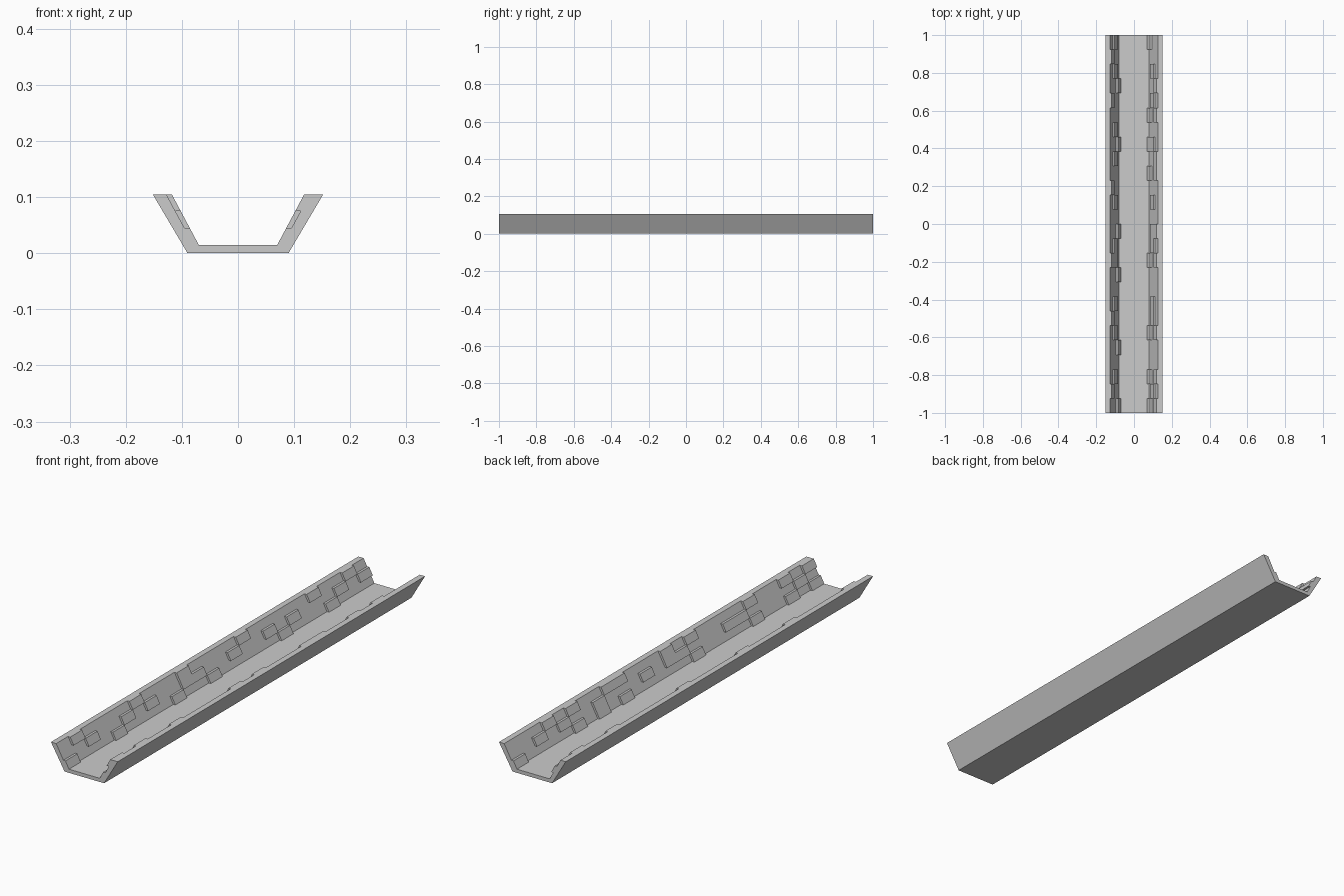
import bpy, bmesh

if "Cube" in bpy.data.objects:
    bpy.data.objects.remove(bpy.data.objects["Cube"])

N = 26                      # cells along the length
CELL = 2.0 / N
Z0, ROW = 0.015, 0.03       # floor height, row height


def prism(bm, profile, y0, y1, skip=()):
    """Extrude an x/z profile along y, leaving out hidden side faces."""
    a = [bm.verts.new((x, y0, z)) for x, z in profile]
    b = [bm.verts.new((x, y1, z)) for x, z in profile]
    n = len(profile)
    faces = [bm.faces.new(a), bm.faces.new(b[::-1])]
    sides = [bm.faces.new((a[i], b[i], b[(i + 1) % n], a[(i + 1) % n])) for i in range(n)]
    bmesh.ops.recalc_face_normals(bm, faces=faces + sides)
    for i in skip:
        bm.faces.remove(sides[i])


def finish(bm, name):
    me = bpy.data.meshes.new(name)
    bm.to_mesh(me)
    bm.free()
    ob = bpy.data.objects.new(name, me)
    bpy.context.collection.objects.link(ob)
    return ob


# Trough body: floor with two sloping walls
half = [(0.09, 0), (0.152, 0.105), (0.128, 0.105), (0.079, Z0)]
bm = bmesh.new()
prism(bm, half + [(-x, z) for x, z in half[::-1]], -1, 1)
finish(bm, "trough_body")


def recess_x(z):
    return 0.079 + (z - Z0) / 0.09 * 0.049


def raised_x(z):
    return 0.070 + (z - Z0) / 0.09 * 0.048


# Raised stones on the inner walls: rows from bottom to top, cells from y = -1
left_rows = [
    (0, 4, 9, 12, 18, 22),
    (2, 5, 7, 10, 11, 14, 17, 19, 23, 25),
    (1, 6, 10, 15, 21, 24),
]
right_rows = [
    (0, 2, 5, 10, 16, 18, 20, 25),
    (1, 6, 7, 11, 12, 14, 18, 21, 23),
    (0, 2, 5, 10, 12, 16, 17, 20, 22),
]

for side, rows, name in ((-1, left_rows, "left_wall_stones"), (1, right_rows, "right_wall_stones")):
    bm = bmesh.new()
    for r, cells in enumerate(rows):
        za, zb = Z0 + r * ROW, Z0 + (r + 1) * ROW
        prof = [(side * raised_x(za), za), (side * recess_x(za), za),
                (side * recess_x(zb), zb), (side * raised_x(zb), zb)]
        for c in cells:
            prism(bm, prof, -1 + c * CELL, -1 + (c + 1) * CELL, skip=(1,))
    finish(bm, name)
